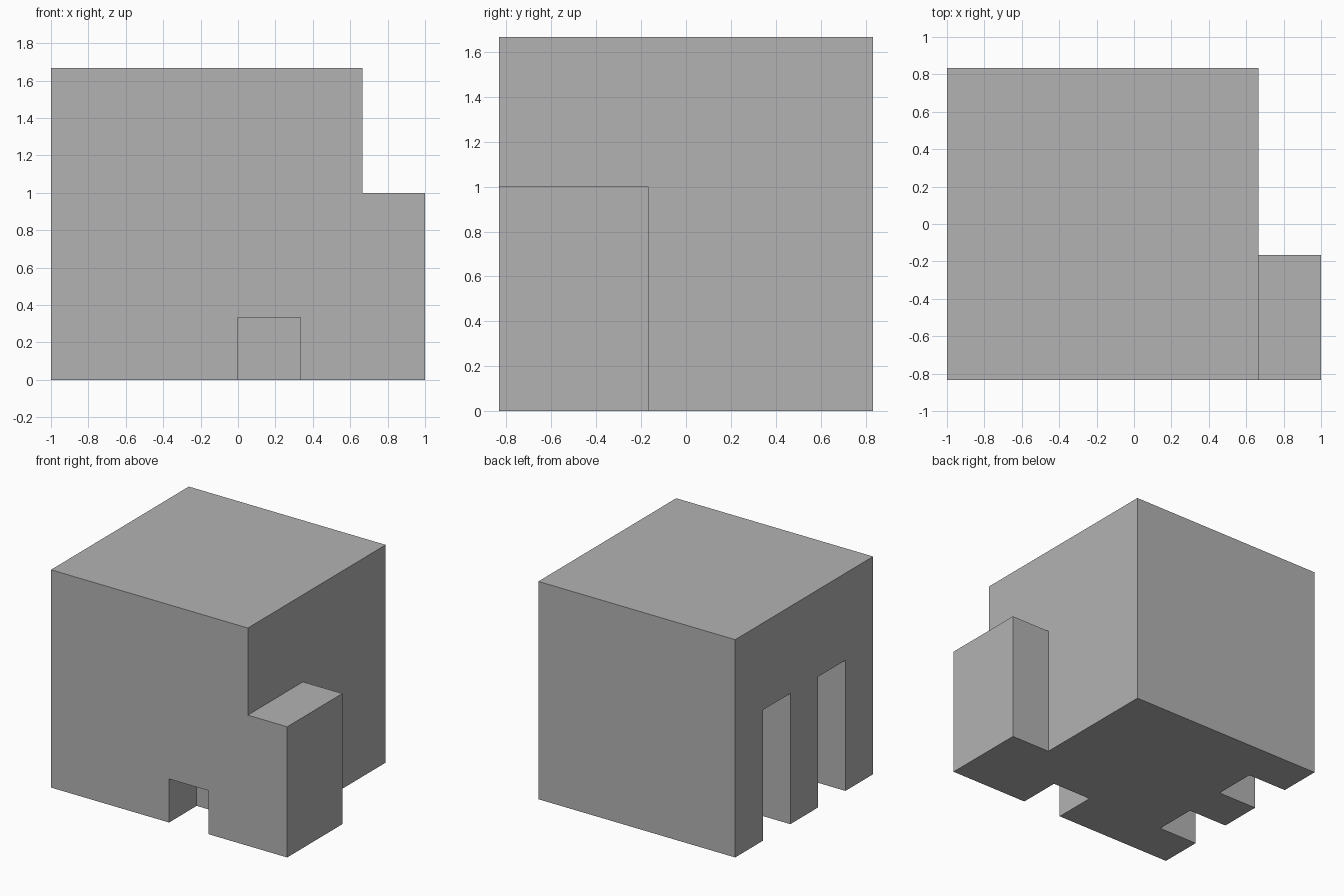
import bpy
import bmesh
from mathutils import Matrix, Vector

# Remove only the default cube
old = bpy.data.objects.get("Cube")
if old:
    bpy.data.objects.remove(old, do_unlink=True)

U = 1 / 3                              # one grid module
ORIGIN = Vector((-1, -2.5 * U, 0))     # left front bottom corner

grey = bpy.data.materials.new("grey")
grey.use_nodes = True
colour = (0.45, 0.45, 0.45, 1)
grey.diffuse_color = colour
for node in grey.node_tree.nodes:
    if node.type == "BSDF_PRINCIPLED":
        node.inputs["Base Color"].default_value = colour


def box(name, low, high):
    """Box between two corners given in modules."""
    a, b = Vector(low) * U + ORIGIN, Vector(high) * U + ORIGIN
    bm = bmesh.new()
    bmesh.ops.create_cube(bm, size=1, matrix=Matrix.Translation((a + b) / 2) @ Matrix.Diagonal((*(b - a), 1)))
    mesh = bpy.data.meshes.new(name)
    bm.to_mesh(mesh)
    bm.free()
    mesh.materials.append(grey)
    obj = bpy.data.objects.new(name, mesh)
    bpy.context.collection.objects.link(obj)
    return obj


# Full block, then the parts cut away from it (cutters overshoot the outside)
body = box("block_body", (0, 0, 0), (6, 5, 5))
cutters = [
    box("side_recess_cutter", (5, 2, -1), (7, 6, 6)),
    box("step_cutter", (5, -1, 3), (7, 6, 6)),
    box("front_notch_cutter", (3, -1, -1), (4, 1, 1)),
]
# Two tall slots in the -x side
for i, y in enumerate((1, 3)):
    cutters.append(box(f"side_slot_cutter_{i + 1}", (-1, y, -1), (1, y + 1, 3)))

for cutter in cutters:
    cutter.hide_render = True
    mod = body.modifiers.new(cutter.name, "BOOLEAN")
    mod.operation = "DIFFERENCE"
    mod.solver = "EXACT"
    mod.object = cutter

# Bake the cuts into the body and drop the cutters
bpy.context.view_layer.update()
evaluated = body.evaluated_get(bpy.context.evaluated_depsgraph_get())
cut_mesh = bpy.data.meshes.new_from_object(evaluated)
body.modifiers.clear()
body.data = cut_mesh
body.data.materials.clear()
body.data.materials.append(grey)
for poly in body.data.polygons:
    poly.material_index = 0
    poly.use_smooth = False
for cutter in cutters:
    bpy.data.objects.remove(cutter, do_unlink=True)
